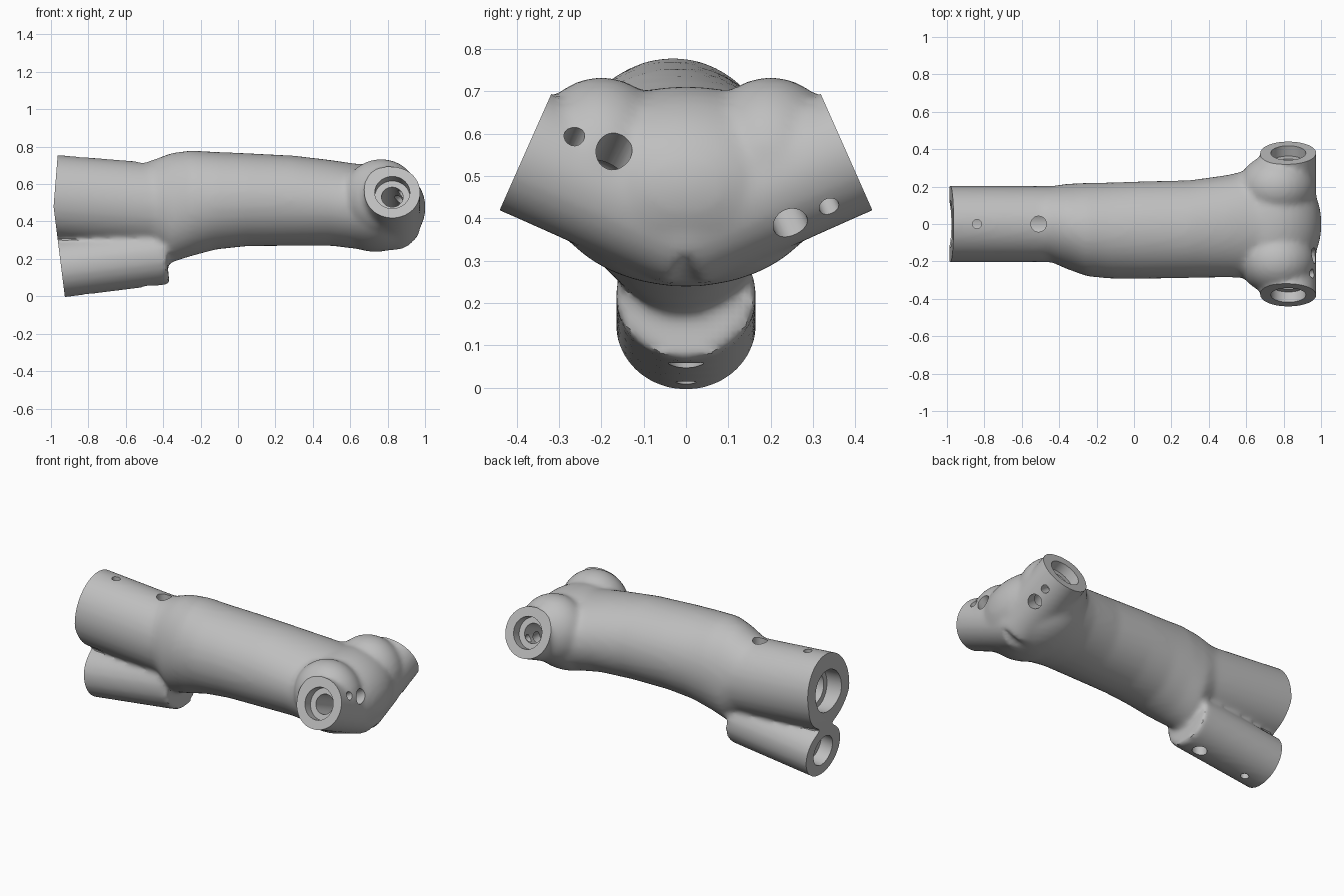
import bpy, bmesh, math
from mathutils import Matrix, Vector

if "Cube" in bpy.data.objects:
    bpy.data.objects.remove(bpy.data.objects["Cube"])

metal = bpy.data.materials.new("plain grey")
metal.use_nodes = True
grey = (0.52, 0.52, 0.52, 1)
metal.diffuse_color = grey
metal.node_tree.nodes["Principled BSDF"].inputs["Base Color"].default_value = grey

# Sockets: face centre, outward direction, radii, bore radius, inner radius, step depth, depth
UPPER = (Vector((-0.982, 0, 0.53)), Vector((-1, 0, 0.08)).normalized())
LOWER = (Vector((-0.945, 0, 0.15)), Vector((-1, 0, -0.125)).normalized())
ARMS = [(Vector((0.825, s * 0.38, 0.555)), Vector((0, s * 0.914, 0.406)).normalized())
        for s in (1, -1)]
SOCKETS = [UPPER, LOWER] + ARMS


def rod(bm, start, direction, length, rx, ry=None, sides=48):
    """Closed cylinder running from start along direction."""
    m = (Matrix.Translation(start + direction * length / 2)
         @ direction.to_track_quat('Z', 'Y').to_matrix().to_4x4()
         @ Matrix.Diagonal((rx, ry or rx, length, 1)))
    bmesh.ops.create_cone(bm, cap_ends=True, segments=sides, radius1=1, radius2=1,
                          depth=1, matrix=m)


def ball(bm, centre, radii):
    m = Matrix.Translation(centre) @ Matrix.Diagonal((*radii, 1))
    bmesh.ops.create_uvsphere(bm, u_segments=48, v_segments=24, radius=1, matrix=m)


def loft(bm, sections, sides=48):
    """Skin ellipses given as x, y min, y max, z min, z max."""
    rings = []
    for x, y0, y1, z0, z1 in sections:
        ring = []
        for i in range(sides):
            a = math.tau * i / sides
            ring.append(bm.verts.new((x, (y0 + y1) / 2 + (y1 - y0) / 2 * math.cos(a),
                                      (z0 + z1) / 2 + (z1 - z0) / 2 * math.sin(a))))
        rings.append(ring)
    for a, b in zip(rings, rings[1:]):
        for i in range(sides):
            j = (i + 1) % sides
            bm.faces.new((a[i], a[j], b[j], b[i]))
    bm.faces.new(rings[0])
    bm.faces.new(rings[-1])


def to_object(bm, name):
    bmesh.ops.recalc_face_normals(bm, faces=bm.faces)
    mesh = bpy.data.meshes.new(name)
    bm.to_mesh(mesh)
    bm.free()
    ob = bpy.data.objects.new(name, mesh)
    bpy.context.collection.objects.link(ob)
    return ob


def bake(ob):
    """Apply the modifier stack."""
    dg = bpy.context.evaluated_depsgraph_get()
    mesh = bpy.data.meshes.new_from_object(ob.evaluated_get(dg))
    ob.modifiers.clear()
    ob.data = mesh


# Body, head and sockets as overlapping solids
bm = bmesh.new()
loft(bm, [(-0.60, -0.18, 0.18, 0.33, 0.69),
          (-0.45, -0.20, 0.20, 0.25, 0.73),
          (-0.36, -0.24, 0.215, 0.18, 0.765),
          (-0.25, -0.28, 0.22, 0.215, 0.78),
          (-0.12, -0.292, 0.222, 0.25, 0.772),
          (0.05, -0.293, 0.228, 0.268, 0.765),
          (0.30, -0.288, 0.234, 0.27, 0.752),
          (0.50, -0.285, 0.262, 0.27, 0.728),
          (0.62, -0.29, 0.29, 0.255, 0.71),
          (0.76, -0.24, 0.24, 0.25, 0.70)])
ball(bm, (0.735, 0, 0.475), (0.268, 0.33, 0.237))
for s in (1, -1):
    ball(bm, (0.765, s * 0.2, 0.53), (0.205, 0.175, 0.204))
for centre, out in ARMS:
    rod(bm, centre + out * 0.06, -out, 0.5, 0.15)
rod(bm, UPPER[0] + UPPER[1] * 0.06, -UPPER[1], 0.75, 0.204, 0.226)
rod(bm, LOWER[0] + LOWER[1] * 0.06, -LOWER[1], 0.625, 0.166, 0.156)
body = to_object(bm, "frame_connector")

# Blend the solids into one soft casting
remesh = body.modifiers.new("blend", 'REMESH')
remesh.mode = 'VOXEL'
remesh.voxel_size = 0.016
soften = body.modifiers.new("soften", 'SMOOTH')
soften.factor = 0.5
soften.iterations = 9
bake(body)

# Saw the socket ends flat
bm = bmesh.new()
bm.from_mesh(body.data)
for centre, out in SOCKETS:
    cut = bmesh.ops.bisect_plane(bm, geom=bm.verts[:] + bm.edges[:] + bm.faces[:],
                                 plane_co=centre, plane_no=out, clear_outer=True)
    rim = [e for e in cut["geom_cut"] if isinstance(e, bmesh.types.BMEdge) and e.is_boundary]
    bmesh.ops.holes_fill(bm, edges=rim, sides=0)
bmesh.ops.recalc_face_normals(bm, faces=bm.faces)
bm.to_mesh(body.data)
bm.free()

cutters = []


def drill(start, direction, length, radius):
    bm = bmesh.new()
    rod(bm, start, direction, length, radius, sides=32)
    ob = to_object(bm, "drill_cutter")
    ob.hide_render = True
    cutters.append(ob)
    mod = body.modifiers.new("drill", 'BOOLEAN')
    mod.operation = 'DIFFERENCE'
    mod.solver = 'EXACT'
    mod.object = ob


# Stepped bores
BORES = [(0.127, 0.095, 0.10, 0.55), (0.092, 0.062, 0.08, 0.50),
         (0.094, 0.058, 0.06, 0.36), (0.094, 0.058, 0.06, 0.36)]
for (centre, out), (wide, narrow, step, depth) in zip(SOCKETS, BORES):
    drill(centre + out * 0.05, -out, step + 0.05, wide)
    drill(centre + out * 0.03, -out, depth + 0.03, narrow)

# Screw holes: small near the end, large further in
up = Vector((0, 0, 1))
for x, r in ((-0.84, 0.024), (-0.51, 0.042)):
    drill(Vector((x, 0, 0.52)), up, 0.4, r)
for x, r in ((-0.81, 0.024), (-0.48, 0.042)):
    drill(Vector((x, 0, 0.17)), -up, 0.4, r)
for (centre, out), tilt in zip(ARMS, (-42, 33)):
    side = Vector((1, 0, 0))
    across = out.cross(side)
    across *= 1 if across.z > 0 else -1
    a = math.radians(tilt)
    aim = side * math.cos(a) + across * math.sin(a)
    for depth, r in ((0.09, 0.024), (0.19, 0.042)):
        drill(centre - out * depth, aim, 0.4, r)
bake(body)
for ob in cutters:
    bpy.data.objects.remove(ob)

body.data.materials.clear()
body.data.materials.append(metal)
for face in body.data.polygons:
    face.material_index = 0
bpy.ops.object.select_all(action='DESELECT')
body.select_set(True)
bpy.context.view_layer.objects.active = body
bpy.ops.object.shade_smooth_by_angle(angle=math.radians(35))
